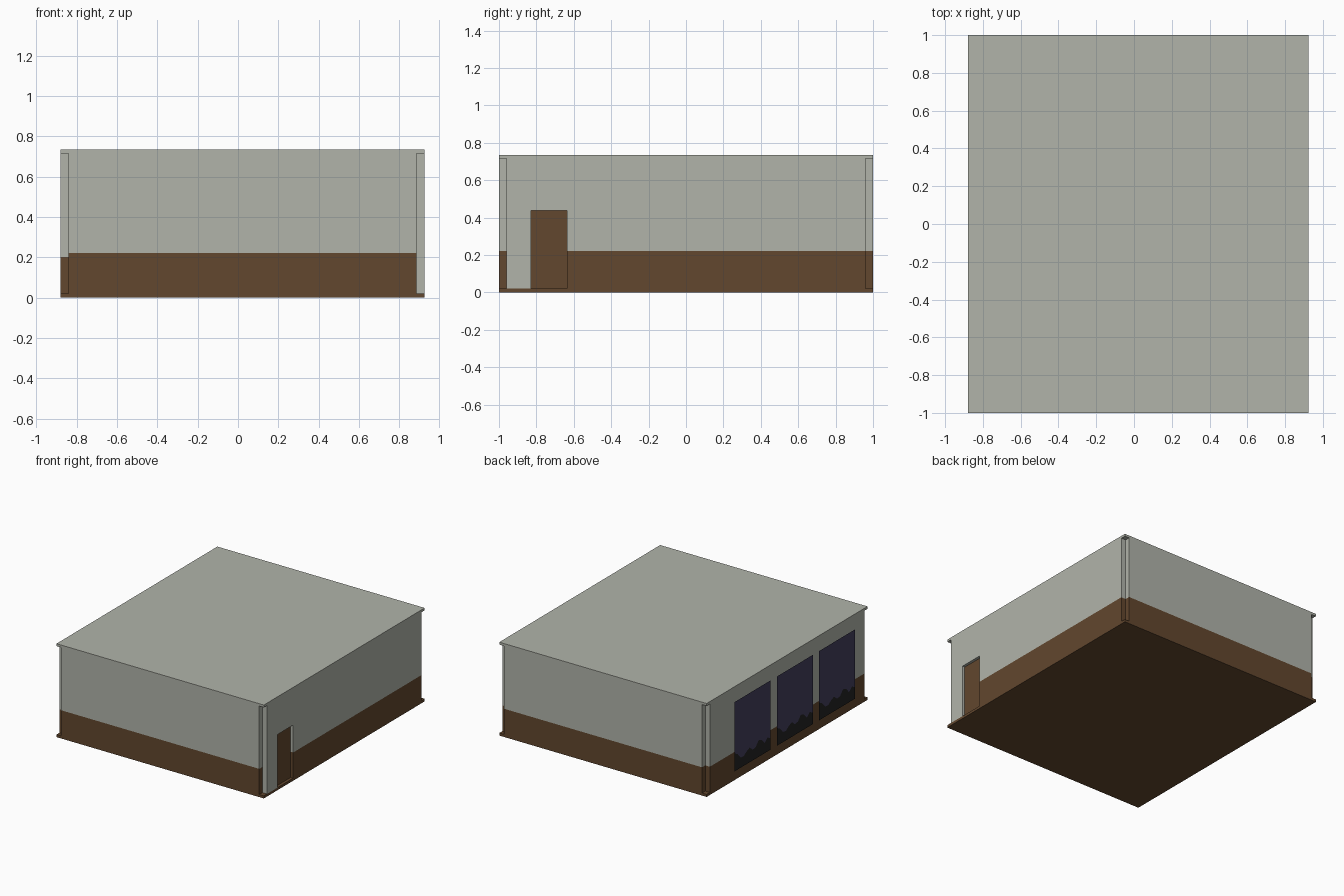
import bpy, bmesh

if "Cube" in bpy.data.objects:
    bpy.data.objects.remove(bpy.data.objects["Cube"])

def srgb(*rgb):
    lin = [((c / 255 + 0.055) / 1.055) ** 2.4 if c > 10 else c / 3295 for c in rgb]
    return (*lin, 1)

def material(name, *rgb):
    m = bpy.data.materials.new(name)
    m.diffuse_color = srgb(*rgb)
    m.use_nodes = True
    m.node_tree.nodes["Principled BSDF"].inputs["Base Color"].default_value = m.diffuse_color
    return m

GRAY = material("pale_gray_plaster", 177, 180, 170)
BROWN = material("brown_paint", 98, 71, 46)
GLASS = material("dusky_blue_glass", 66, 62, 93)
DARK = material("dark_silhouette", 34, 34, 34)

X0, X1, Y = -0.88, 0.925, 1.0      # footprint
N = 0.04                           # corner notch size
ZB, ZT, TOP = 0.02, 0.716, 0.735   # floor slab top, roof slab bottom, roof top
BAND = 0.222                       # height of the brown dado
DY0, DY1, DZ, DD = -0.83, -0.635, 0.438, 0.022   # door opening and depth

def make(name, faces, mats):
    """faces: list of (points, material index)"""
    bm = bmesh.new()
    for pts, mi in faces:
        f = bm.faces.new([bm.verts.new(p) for p in pts])
        f.material_index = mi
    bmesh.ops.remove_doubles(bm, verts=bm.verts, dist=1e-5)
    me = bpy.data.meshes.new(name)
    bm.to_mesh(me)
    bm.free()
    for m in mats:
        me.materials.append(m)
    ob = bpy.data.objects.new(name, me)
    bpy.context.collection.objects.link(ob)
    return ob

def quad(p, q, z0, z1):
    return [(*p, z0), (*q, z0), (*q, z1), (*p, z1)]

def panel(p, q, band, z0=ZB, z1=ZT):
    """Upright wall piece, brown below band and gray above."""
    out = []
    if band > z0:
        out.append((quad(p, q, z0, band), 1))
    out.append((quad(p, q, max(z0, band), z1), 0))
    return out

def slab(name, z0, z1, mat):
    bpy.ops.mesh.primitive_cube_add(size=1, location=((X0 + X1) / 2, 0, (z0 + z1) / 2))
    ob = bpy.context.object
    ob.name = name
    ob.scale = (X1 - X0, 2 * Y, z1 - z0)
    ob.data.materials.append(mat)

# floor and roof slabs
slab("floor_slab", 0, ZB, BROWN)
slab("roof_slab", ZT, TOP, GRAY)

# walls with notched corners, walked counter-clockwise: start point, band height
path = [
    ((X0 + N, -Y), BAND),            # front
    ((X1 - N, -Y), BAND),
    ((X1 - N, -Y + N), 0),           # front right notch stays gray
    ((X1, -Y + N), 0),               # gray strip beside the door
    ((X1, DY0), None),               # above the door
    ((X1, DY1), BAND),               # right
    ((X1, Y - N), BAND),
    ((X1 - N, Y - N), BAND),
    ((X1 - N, Y), BAND),             # back
    ((X0 + N, Y), BAND),
    ((X0 + N, Y - N), BAND),
    ((X0, Y - N), BAND),             # left
    ((X0, -Y + N), 0.203),
    ((X0 + N, -Y + N), BAND),
]
faces = []
for i, (p, band) in enumerate(path):
    q = path[(i + 1) % len(path)][0]
    faces += panel(p, q, 0, DZ, ZT) if band is None else panel(p, q, band)

# door reveals and head
XD = X1 - DD
faces += panel((X1, DY0), (XD, DY0), 0, ZB, DZ)
faces += panel((XD, DY1), (X1, DY1), BAND, ZB, DZ)
faces.append(([(X1, DY0, DZ), (XD, DY0, DZ), (XD, DY1, DZ), (X1, DY1, DZ)], 0))
make("walls", faces, [GRAY, BROWN])

# recessed door leaf
make("door", [(quad((XD, DY0), (XD, DY1), ZB, DZ), 0)], [BROWN])

# three window sheets standing just off the left wall, each with a dark ragged foot
XW, W, Z0, Z1 = -0.925, 0.445, 0.105, 0.65
ragged = [0.14, 0.12, 0.08, 0.075, 0.10, 0.115, 0.085, 0.09, 0.13, 0.12, 0.08, 0.11, 0.09]
for k in range(3):
    ytop = 0.715 - 0.525 * k
    n = len(ragged) - 1
    faces = []
    for i in range(n):
        a, b = ytop - W * i / n, ytop - W * (i + 1) / n
        ha, hb = Z0 + ragged[i], Z0 + ragged[i + 1]
        faces.append(([(XW, a, Z0), (XW, b, Z0), (XW, b, hb), (XW, a, ha)], 1))
        faces.append(([(XW, a, ha), (XW, b, hb), (XW, b, Z1), (XW, a, Z1)], 0))
    make(f"window_{k + 1}", faces, [GLASS, DARK])
